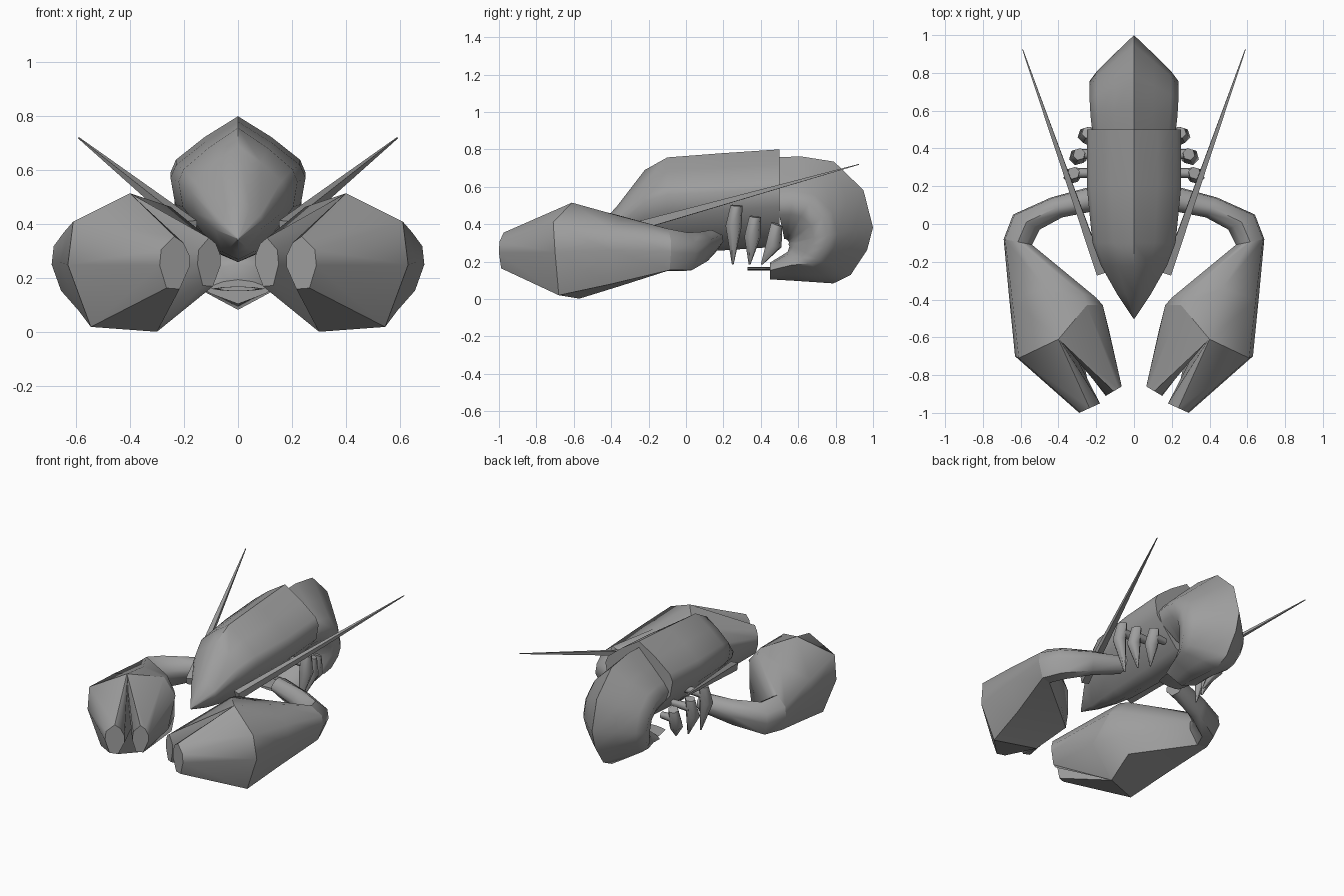
import bpy
import bmesh
from math import sin, cos, pi, radians
from mathutils import Vector

cube = bpy.data.objects.get("Cube")
if cube:
    bpy.data.objects.remove(cube, do_unlink=True)

shell = bpy.data.materials.new("shell_grey")
shell.use_nodes = True
GREY = (0.34, 0.34, 0.34, 1)
shell.diffuse_color = GREY
shell.node_tree.nodes["Principled BSDF"].inputs["Base Color"].default_value = GREY
parts = []


def loft(name, rings, mirrored=False):
    """Skin a list of equally sized point rings and cap both ends."""
    bm = bmesh.new()
    loops = [[bm.verts.new(p) for p in ring] for ring in rings]
    for a, b in zip(loops, loops[1:]):
        for i in range(len(a)):
            j = (i + 1) % len(a)
            bm.faces.new((a[i], a[j], b[j], b[i]))
    bm.faces.new(loops[0][::-1])
    bm.faces.new(loops[-1])
    bmesh.ops.recalc_face_normals(bm, faces=bm.faces)
    mesh = bpy.data.meshes.new(name)
    bm.to_mesh(mesh)
    bm.free()
    mesh.materials.append(shell)
    obj = bpy.data.objects.new(name, mesh)
    bpy.context.collection.objects.link(obj)
    if mirrored:
        obj.modifiers.new("mirror", 'MIRROR').use_mirror_merge = False
    parts.append(obj)


def tube(name, points, radii, sides=6):
    """Mirrored tapered rod through the points."""
    points = [Vector(p) for p in points]
    axis = (points[-1] - points[0]).normalized()
    side = axis.orthogonal().normalized()
    up = axis.cross(side)
    angles = [2 * pi * k / sides for k in range(sides)]
    rings = [[p + r * (cos(t) * side + sin(t) * up) for t in angles]
             for p, r in zip(points, radii)]
    loft(name, rings, True)


def body_ring(half, base, crest, width):
    """Symmetric ridged section between a base point and a crest point."""
    base, crest = Vector(base), Vector(crest)
    outline = half + [(-u, v) for u, v in half[-2:0:-1]]
    return [base.lerp(crest, v) + Vector((u * width, 0, 0)) for u, v in outline]


# Carapace: ridged shield narrowing to a beak
SHIELD = [(0, 1), (0.5, 0.85), (0.92, 0.69), (1, 0.6), (0.93, 0.41), (0.34, 0.07), (0, 0)]
carapace = [(0.5, 0.25, 0.28, 0.80), (0.2, 0.25, 0.26, 0.78), (-0.1, 0.22, 0.26, 0.757),
            (-0.22, 0.175, 0.27, 0.69), (-0.37, 0.09, 0.30, 0.495), (-0.5, 0.004, 0.34, 0.355)]
loft("carapace", [body_ring(SHIELD, (0, y, lo), (0, y, hi), w) for y, w, lo, hi in carapace])

# Tail: curled body fanned around a pivot (angle, inner, outer, width)
PLATE = [(0, 1), (0.44, 0.78), (0.83, 0.58), (1, 0.46), (0.9, 0.3), (0.45, 0.08), (0, 0)]
PIVOT = Vector((0, 0.53, 0.30))
tail = [(-12, 0.02, 0.465, 0.22), (10, 0.02, 0.47, 0.23), (31, 0.02, 0.507, 0.235),
        (56, 0.02, 0.505, 0.236), (80, 0.02, 0.477, 0.235), (95, 0.02, 0.44, 0.225),
        (116, 0.02, 0.39, 0.205), (130, 0.03, 0.337, 0.185), (165, 0.05, 0.21, 0.15)]
tail_rings = []
for angle, inner, outer, width in tail:
    ray = Vector((0, sin(radians(angle)), cos(radians(angle))))
    tail_rings.append(body_ring(PLATE, PIVOT + ray * inner, PIVOT + ray * outer, width))
tail_rings.append(body_ring(PLATE, (0, 0.45, 0.195), (0, 0.45, 0.105), 0.12))
loft("tail", tail_rings)

# Tail fan: thin lens
LENS = [(0, 1), (0.6, 0.85), (1, 0.5), (0.6, 0.15), (0, 0)]
fan = [(0.52, 0.07), (0.42, 0.1), (0.33, 0.08)]
loft("tail_fan", [body_ring(LENS, (0, y, 0.152), (0, y, 0.17), w) for y, w in fan])

# Arms and claw ends: sections between an inner and an outer point
CLAW = [(0, 0.64), (0, 0.42), (0.33, 0), (0.77, 0.02), (1, 0.45), (0.95, 0.75), (0.5, 1), (0.2, 0.88)]


def claw_ring(x_in, y_in, x_out, y_out, low, high):
    inner, outer = Vector((x_in, y_in, 0)), Vector((x_out, y_out, 0))
    return [inner.lerp(outer, u) + Vector((0, 0, low + v * (high - low))) for u, v in CLAW]


wrist = claw_ring(0.54, -0.11, 0.69, -0.08, 0.15, 0.375)
arm = [(0.5, -0.03, 0.64, 0.05, 0.15, 0.355), (0.38, 0.035, 0.44, 0.14, 0.2, 0.36),
       (0.2, 0.07, 0.22, 0.2, 0.26, 0.37)]
loft("arm", [wrist] + [claw_ring(*s) for s in arm], True)

# Claw: flat-backed palm, skewed knuckle split into a fixed and a moving finger
palm = [(0.2, -0.39, 0.37), (0.2, -0.39, 0.2), (0.25, -0.35, 0.07), (0.59, -0.4, 0.08),
        (0.66, -0.4, 0.26), (0.645, -0.4, 0.37), (0.47, -0.34, 0.44), (0.27, -0.37, 0.45)]
inner_side = [(0.165, -0.43, 0.36), (0.135, -0.55, 0.19)]
bottom_inner, bottom_outer = (0.3, -0.57, 0.002), (0.545, -0.68, 0.02)
outer_side = [(0.63, -0.7, 0.25), (0.61, -0.71, 0.41)]
top, top_inner = (0.4, -0.61, 0.515), (0.25, -0.43, 0.465)
knuckle = inner_side + [bottom_inner, bottom_outer] + outer_side + [top, top_inner]
fixed_root = ([(0.39, -0.61, 0.36), (0.36, -0.6, 0.18), bottom_inner, bottom_outer]
              + outer_side + [top, (0.395, -0.61, 0.5)])
moving_root = (inner_side + [bottom_inner, (0.33, -0.58, 0.06), (0.38, -0.61, 0.25),
                             (0.395, -0.61, 0.42), top, top_inner])
loft("claw_palm", [wrist, palm, knuckle], True)
loft("claw_fixed_finger", [fixed_root, claw_ring(0.18, -0.95, 0.29, -1, 0.16, 0.355)], True)
loft("claw_moving_finger", [moving_root, claw_ring(0.065, -0.86, 0.15, -0.91, 0.17, 0.35)], True)

# Walking legs: joint and hanging spindle
legs = [(0.325, 0.27, 0.50, 0.25), (0.295, 0.37, 0.44, 0.34), (0.25, 0.485, 0.40, 0.405)]
for i, (x, y, z, tip_y) in enumerate(legs):
    mid = Vector((x + 0.005, y - 0.015, z - 0.11))
    tube(f"leg_joint_{i + 1}", [(0.16, y, z - 0.06), (x, y, z - 0.06)], [0.022, 0.03])
    tube(f"leg_{i + 1}", [(x - 0.005, y, z), mid, (x - 0.04, tip_y, 0.185)],
         [0.033, 0.045, 0.005])

# Antennae
tube("antenna", [(0.175, -0.26, 0.39), (0.59, 0.925, 0.72)], [0.033, 0.003], 4)

# Smooth shading with sharp creases kept
bpy.ops.object.select_all(action='DESELECT')
for obj in parts:
    obj.select_set(True)
bpy.context.view_layer.objects.active = parts[0]
bpy.ops.object.shade_smooth_by_angle(angle=radians(60))
